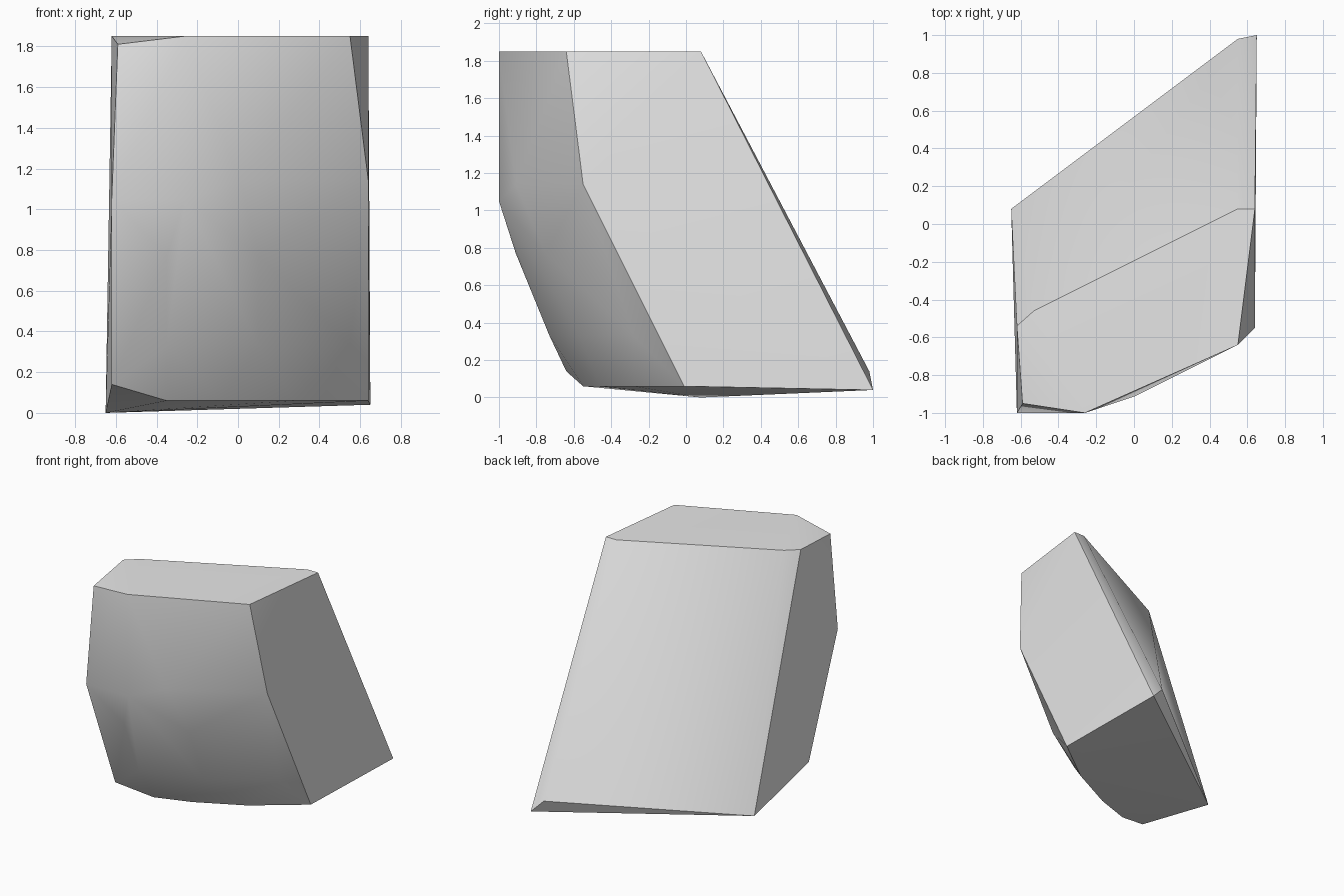
import bpy
import bmesh
import math

default_cube = bpy.data.objects.get("Cube")
if default_cube:
    bpy.data.objects.remove(default_cube, do_unlink=True)


def make_material(name, color):
    """Create one flat colour for the viewport and the render."""
    material = bpy.data.materials.new(name)
    material.use_nodes = True
    material.diffuse_color = color
    shader = next(n for n in material.node_tree.nodes if n.type == "BSDF_PRINCIPLED")
    shader.inputs["Base Color"].default_value = color
    shader.inputs["Roughness"].default_value = 0.8
    return material


def make_hull(name, points, material, smooth_angle):
    """Wrap corner points in a convex solid with merged flat faces."""
    bm = bmesh.new()
    for point in points:
        bm.verts.new(point)
    result = bmesh.ops.convex_hull(bm, input=bm.verts)
    loose = [v for v in bm.verts if not v.link_faces]
    bmesh.ops.delete(bm, geom=loose, context="VERTS")
    bmesh.ops.dissolve_limit(bm, angle_limit=math.radians(0.5),
                             verts=bm.verts, edges=bm.edges)
    bmesh.ops.recalc_face_normals(bm, faces=bm.faces)
    mesh = bpy.data.meshes.new(name)
    bm.to_mesh(mesh)
    bm.free()
    mesh.materials.append(material)
    obj = bpy.data.objects.new(name, mesh)
    bpy.context.collection.objects.link(obj)
    bpy.ops.object.select_all(action="DESELECT")
    obj.select_set(True)
    bpy.context.view_layer.objects.active = obj
    bpy.ops.object.shade_smooth_by_angle(angle=smooth_angle)
    return obj


# Flat top outline
top = [(x, y, 1.85) for x, y in (
    (-.62, -.54), (-.53, -.46), (.55, .08), (.64, .08), (.55, -.64), (-.26, -1))]

# Curved front edge of the underside
lower_front = [(x, y, .06) for x, y in (
    (-.35, -.55), (-.08, -.46), (.28, -.28), (.64, -.01))]

# Tilted base and the bevel at the back
base = [(-.65, .08, 0), (.65, 1, .04), (.55, .98, .14), (-.62, -.64, .14)]

# Bulging front and the clipped corners
front = [(-.59, -.95, 1.81), (-.62, -1, 1.05), (-.26, -1, 1.05),
         (.01, -.91, 1.14), (.64, -.55, 1.14), (-.35, -.91, .77),
         (.1, -.75, .77), (-.35, -.73, .33), (.1, -.57, .33), (.55, -.28, .33)]

stone_grey = make_material("light_grey", (0.8, 0.8, 0.8, 1))
make_hull("slanted_block", top + lower_front + base + front,
          stone_grey, math.radians(30))
